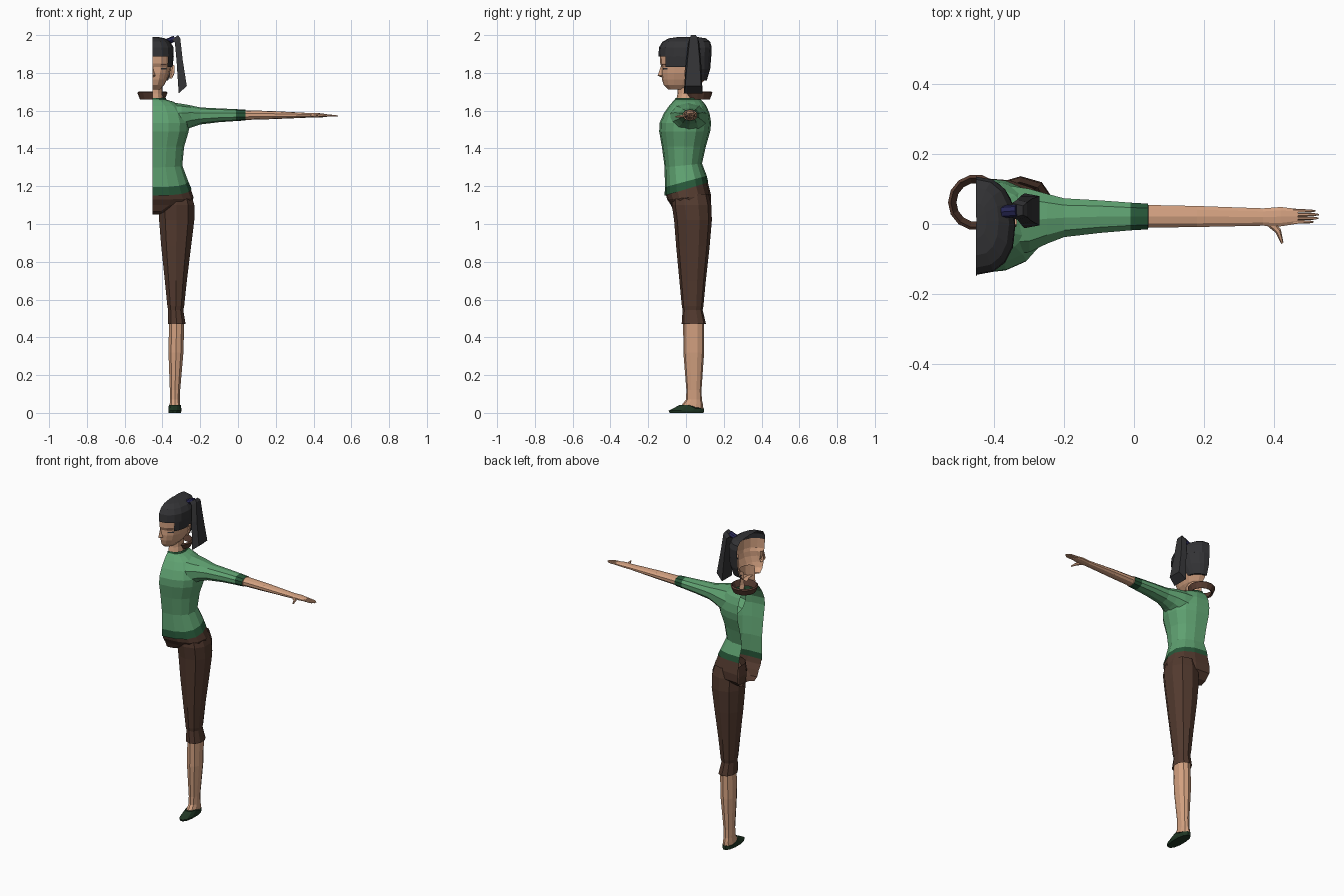
import bpy
import bmesh
import math
from mathutils import Vector

CUT = -0.453  # plane where the half figure is open


def material(name, rgb):
    m = bpy.data.materials.new(name)
    m.diffuse_color = (*rgb, 1)
    return m


GREEN = material("shirt green", (0.115, 0.36, 0.165))
DARK = material("trim dark green", (0.02, 0.095, 0.04))
BROWN = material("trouser brown", (0.085, 0.042, 0.028))
SKIN = material("skin", (0.66, 0.36, 0.22))
HAIR = material("hair charcoal", (0.033, 0.033, 0.036))
SHOE = material("shoe green", (0.014, 0.038, 0.018))
STRAP = material("collar brown", (0.095, 0.045, 0.03))
TIE = material("hair tie blue", (0.02, 0.02, 0.09))


def spow(v, p):
    return math.copysign(abs(v) ** p, v)


def half_ring(z, w, yf, yb, tilt=0, a0=-90, n=8, p=0.85):
    """Open arc from front to back on the +x side of the cut plane."""
    pts = []
    for i in range(n + 1):
        a = math.radians(a0 + (90 - a0) * i / n)
        s = spow(math.sin(a), p)
        c = spow(max(math.cos(a), 0), p)
        pts.append((CUT + w * c, (yf + yb) / 2 + (yb - yf) / 2 * s, z + tilt * s))
    return pts


def ring(axis, t, a0, a1, b0, b1, n=10, p=0.9):
    """Closed oval across the z or x axis at position t."""
    pts = []
    for i in range(n):
        g = 2 * math.pi * (i + 0.5) / n
        a = (a0 + a1) / 2 + (a1 - a0) / 2 * spow(math.cos(g), p)
        b = (b0 + b1) / 2 + (b1 - b0) / 2 * spow(math.sin(g), p)
        pts.append((a, b, t) if axis == "z" else (t, a, b))
    return pts


def loft(name, rings, mats, bands=None, closed=True, bottom=False, top=False):
    bm = bmesh.new()
    vs = [[bm.verts.new(q) for q in r] for r in rings]
    n = len(rings[0])
    for i in range(len(vs) - 1):
        for j in range(n if closed else n - 1):
            k = (j + 1) % n
            f = bm.faces.new((vs[i][j], vs[i][k], vs[i + 1][k], vs[i + 1][j]))
            f.material_index = bands[i] if bands else 0
    if bottom:
        bm.faces.new(vs[0][::-1])
    if top:
        bm.faces.new(vs[-1]).material_index = bands[-1] if bands else 0
    me = bpy.data.meshes.new(name)
    bm.to_mesh(me)
    bm.free()
    for m in mats:
        me.materials.append(m)
    ob = bpy.data.objects.new(name, me)
    bpy.context.collection.objects.link(ob)
    return ob


def tube(name, path, radii, mat, n=6):
    """Tapered limb along a path of points; radii are (side, up) pairs."""
    rings = []
    d = (Vector(path[-1]) - Vector(path[0])).normalized()
    side = Vector((0, 0, 1)).cross(d).normalized()
    up = d.cross(side)
    for c, (r, u) in zip(path, radii):
        rings.append([Vector(c) + side * r * math.cos(2 * math.pi * i / n)
                      + up * u * math.sin(2 * math.pi * i / n) for i in range(n)])
    return loft(name, rings, [mat], bottom=True, top=True)


# Shirt body with dark hem and neckline
loft("shirt", [half_ring(*r) for r in [
    (1.185, 0.207, -0.113, 0.118, 0.035), (1.225, 0.19, -0.112, 0.11, 0.03),
    (1.31, 0.158, -0.113, 0.085, 0.01), (1.41, 0.168, -0.128, 0.105),
    (1.49, 0.192, -0.142, 0.128), (1.535, 0.195, -0.14, 0.133),
    (1.585, 0.18, -0.118, 0.125), (1.625, 0.15, -0.09, 0.108),
    (1.648, 0.11, -0.07, 0.09), (1.658, 0.075, -0.06, 0.078),
    (1.668, 0.07, -0.056, 0.074)]],
    [GREEN, DARK], [1] + [0] * 8 + [1], closed=False)

# Sleeve, cuff and bare forearm
loft("arm", [ring("x", *r) for r in [
    (-0.36, -0.09, 0.115, 1.46, 1.645), (-0.3, -0.085, 0.105, 1.485, 1.637),
    (-0.25, -0.06, 0.09, 1.51, 1.628), (-0.2, -0.04, 0.076, 1.527, 1.617),
    (-0.1, -0.028, 0.07, 1.539, 1.612), (-0.01, -0.02, 0.063, 1.545, 1.608),
    (0.04, -0.017, 0.06, 1.548, 1.605), (0.041, -0.012, 0.056, 1.551, 1.602),
    (0.18, -0.01, 0.053, 1.555, 1.598), (0.37, -0.006, 0.046, 1.563, 1.588),
    (0.42, -0.008, 0.05, 1.564, 1.588), (0.47, 0.0, 0.044, 1.566, 1.582)]],
    [GREEN, DARK, SKIN], [0] * 5 + [1] + [2] * 5, top=True)

# Fingers and thumb
for i, tip in enumerate((0.515, 0.529, 0.53, 0.52)):
    y = 0.006 + 0.0105 * i
    tube(f"finger_{i + 1}", [(0.455, y, 1.575), (tip - 0.015, y, 1.573), (tip, y, 1.572)],
         [(0.0055, 0.007), (0.0045, 0.005), (0.002, 0.002)], SKIN)
tube("thumb", [(0.385, 0.008, 1.574), (0.413, -0.02, 1.571), (0.425, -0.055, 1.568)],
     [(0.013, 0.008), (0.009, 0.008), (0.004, 0.004)], SKIN)

# Pelvis of the trousers
loft("trouser_hips", [half_ring(*r) for r in [
    (1.05, 0.03, -0.035, 0.06), (1.065, 0.09, -0.065, 0.1),
    (1.1, 0.205, -0.08, 0.132), (1.14, 0.218, -0.1, 0.133, 0.01),
    (1.195, 0.2, -0.108, 0.113, 0.035)]],
    [BROWN], closed=False)

# Trouser leg down to a gathered hem below the knee
loft("trouser_leg", [ring("z", *r) for r in [
    (0.47, -0.374, -0.275, -0.023, 0.106), (0.545, -0.372, -0.288, -0.018, 0.088),
    (0.565, -0.376, -0.283, -0.022, 0.092), (0.7, -0.39, -0.268, -0.035, 0.105),
    (0.88, -0.41, -0.245, -0.052, 0.125), (1.02, -0.422, -0.227, -0.063, 0.137),
    (1.1, -0.424, -0.227, -0.075, 0.134), (1.16, -0.41, -0.245, -0.07, 0.12)]], [BROWN])

# Bare calf, ankle and foot
loft("calf", [ring("z", *r) for r in [
    (0.02, -0.366, -0.303, -0.04, 0.092), (0.045, -0.363, -0.305, -0.02, 0.09),
    (0.07, -0.361, -0.307, 0.0, 0.084), (0.12, -0.362, -0.305, 0.002, 0.082),
    (0.32, -0.37, -0.287, -0.014, 0.096), (0.48, -0.367, -0.283, -0.015, 0.096)]],
    [SKIN], bottom=True, top=True)

# Slipper, higher over the toes than at the heel
loft("shoe", [[(x, y, z + (0.018 if z > 0.02 and y < 0.02 else 0)) for x, y, z in r] for r in [
    ring("z", 0.0, -0.368, -0.302, -0.09, 0.096, 12),
    ring("z", 0.012, -0.37, -0.298, -0.095, 0.098, 12),
    ring("z", 0.024, -0.367, -0.301, -0.035, 0.096, 12)]], [SHOE], bottom=True, top=True)

# Neck and face
loft("neck", [half_ring(z, w, yf, yb, n=6) for z, w, yf, yb in [
    (1.64, 0.062, -0.055, 0.07), (1.69, 0.052, -0.045, 0.063),
    (1.78, 0.055, -0.04, 0.07)]], [SKIN], closed=False)
loft("face", [half_ring(*r) for r in [
    (1.715, 0.012, -0.075, 0.02), (1.712, 0.04, -0.095, 0.045),
    (1.735, 0.062, -0.118, 0.075), (1.765, 0.078, -0.127, 0.1),
    (1.8, 0.092, -0.13, 0.112), (1.83, 0.098, -0.128, 0.118),
    (1.85, 0.1, -0.137, 0.12), (1.91, 0.1, -0.138, 0.12)]],
    [SKIN], closed=False)

# Half nose: bridge, tip and underside
loft("nose", [[(CUT, yt, z), (CUT + w, yt + 0.018, z), (CUT + w + 0.004, -0.115, z)]
              for z, w, yt in [(1.775, 0.006, -0.126), (1.785, 0.014, -0.15),
                               (1.81, 0.009, -0.142), (1.84, 0.006, -0.132)]],
     [SKIN], closed=False)

# Eye and brow plates laid along the face
for name, z, h, gap in (("eye", 1.817, 0.008, 0.0), ("brow", 1.842, 0.006, 0.004)):
    arcs = [half_ring(zz, 0.1, -0.131 - gap, 0.118)[1:3] for zz in (z, z + h)]
    loft(name, arcs, [HAIR if name == "eye" else STRAP], closed=False)

# Ear
tube("ear", [(-0.357, 0.005, 1.77), (-0.348, 0.008, 1.8), (-0.345, 0.012, 1.84)],
     [(0.012, 0.006), (0.02, 0.009), (0.017, 0.008)], SKIN)

# Hair cap, hair at the nape and sideburn
loft("hair_cap", [half_ring(*r) for r in [
    (1.888, 0.1, -0.138, 0.122), (1.887, 0.113, -0.146, 0.134),
    (1.935, 0.111, -0.143, 0.136), (1.965, 0.095, -0.125, 0.128),
    (1.983, 0.065, -0.09, 0.105), (1.99, 0.03, -0.04, 0.06), (1.991, 0.002, 0.0, 0.02)]],
    [HAIR], closed=False)
loft("hair_back", [half_ring(z, w, yf, yb, 0, a0, 6) for z, w, yf, yb, a0 in [
    (1.765, 0.06, -0.03, 0.085, 20), (1.76, 0.085, -0.1, 0.11, 15),
    (1.82, 0.106, -0.13, 0.128, 5), (1.89, 0.113, -0.146, 0.134, 0)]],
    [HAIR], closed=False)
loft("sideburn", [half_ring(z, w, -0.143, 0.133, 0, -90, 12)[3:8] for z, w in
                  [(1.832, 0.107), (1.89, 0.112)]], [HAIR], closed=False)

# Side ponytail and its tie
tube("hair_tie", [(-0.375, 0.035, 1.965), (-0.335, 0.038, 1.982)],
     [(0.018, 0.016), (0.018, 0.016)], TIE, 8)
loft("ponytail", [[(x0, y0, z0), (x1, y0 + 0.008, z1), (x1, y1 - 0.008, z1), (x0, y1, z0)]
                  for x0, x1, y0, y1, z0, z1 in [
                      (-0.314, -0.271, -0.012, 0.088, 1.692, 1.73),
                      (-0.325, -0.293, 0.0, 0.08, 1.86, 1.87),
                      (-0.334, -0.306, 0.012, 0.07, 1.96, 1.985),
                      (-0.35, -0.318, 0.018, 0.06, 1.975, 2.0)]],
     [HAIR], bottom=True, top=True)

# Loose flared collar around the neck
N = 14
profile = [(0.056, 1.665), (0.066, 1.66), (0.08, 1.695), (0.072, 1.702), (0.056, 1.665)]
loft("collar", [[(CUT + r * math.cos(2 * math.pi * i / N),
                  0.062 + r * math.sin(2 * math.pi * i / N), z) for i in range(N)]
                for r, z in profile], [STRAP])
